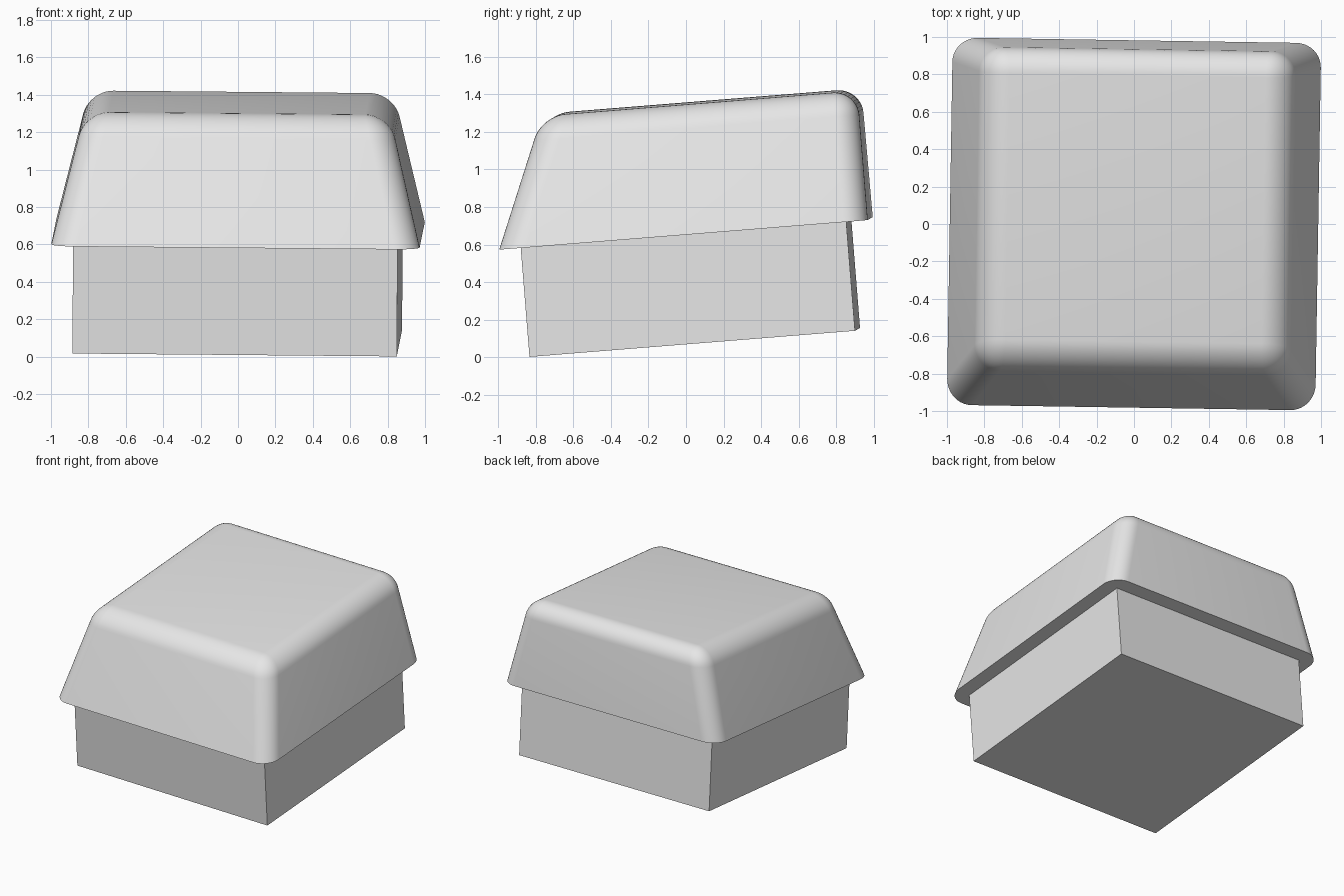
import bpy
import bmesh
from mathutils import Vector

default_cube = bpy.data.objects.get("Cube")
if default_cube:
    bpy.data.objects.remove(default_cube, do_unlink=True)

# Single plastic colour
grey = bpy.data.materials.new("light_grey")
grey.use_nodes = True
colour = (0.8, 0.8, 0.8, 1)
grey.diffuse_color = colour
grey.node_tree.nodes["Principled BSDF"].inputs["Base Color"].default_value = colour

# Shared placement: both parts lean back with a slight twist
CENTRE = (0, 0, 0.66)
TILT = (0.08, 0.009, -0.0155)


def tapered_block(name, size, z_low, z_high, side=0, front=0, back=0, bevel=0):
    """Box whose top is drawn in at the sides, front and back, with rounded edges."""
    bm = bmesh.new()
    bmesh.ops.create_cube(bm, size=1)
    for v in bm.verts:
        top = v.co.z > 0
        x, y = v.co.x * size[0], v.co.y * size[1]
        if top:
            x -= side if x > 0 else -side
            y -= back if y > 0 else -front
        v.co = Vector((x, y, z_high if top else z_low))
    if bevel:
        rounded = [e for e in bm.edges if any(v.co.z > z_low + 0.01 for v in e.verts)]
        bmesh.ops.bevel(bm, geom=rounded, offset=bevel, offset_type='OFFSET',
                        segments=10, profile=0.5, affect='EDGES', clamp_overlap=True)
    bmesh.ops.recalc_face_normals(bm, faces=bm.faces)
    mesh = bpy.data.meshes.new(name)
    bm.to_mesh(mesh)
    bm.free()
    mesh.materials.append(grey)
    obj = bpy.data.objects.new(name, mesh)
    bpy.context.collection.objects.link(obj)
    obj.location = CENTRE
    obj.rotation_euler = TILT
    return obj


# Stem block under the cap
tapered_block("base_block", (1.735, 1.74), -0.583, 0.02)

# Tapered cap with a sloping front and an upright back
cap = tapered_block("cap", (1.97, 1.97), 0, 0.69,
                    side=0.17, front=0.28, back=0.003, bevel=0.13)
bpy.ops.object.select_all(action='DESELECT')
cap.select_set(True)
bpy.context.view_layer.objects.active = cap
bpy.ops.object.shade_smooth_by_angle(angle=0.6)
